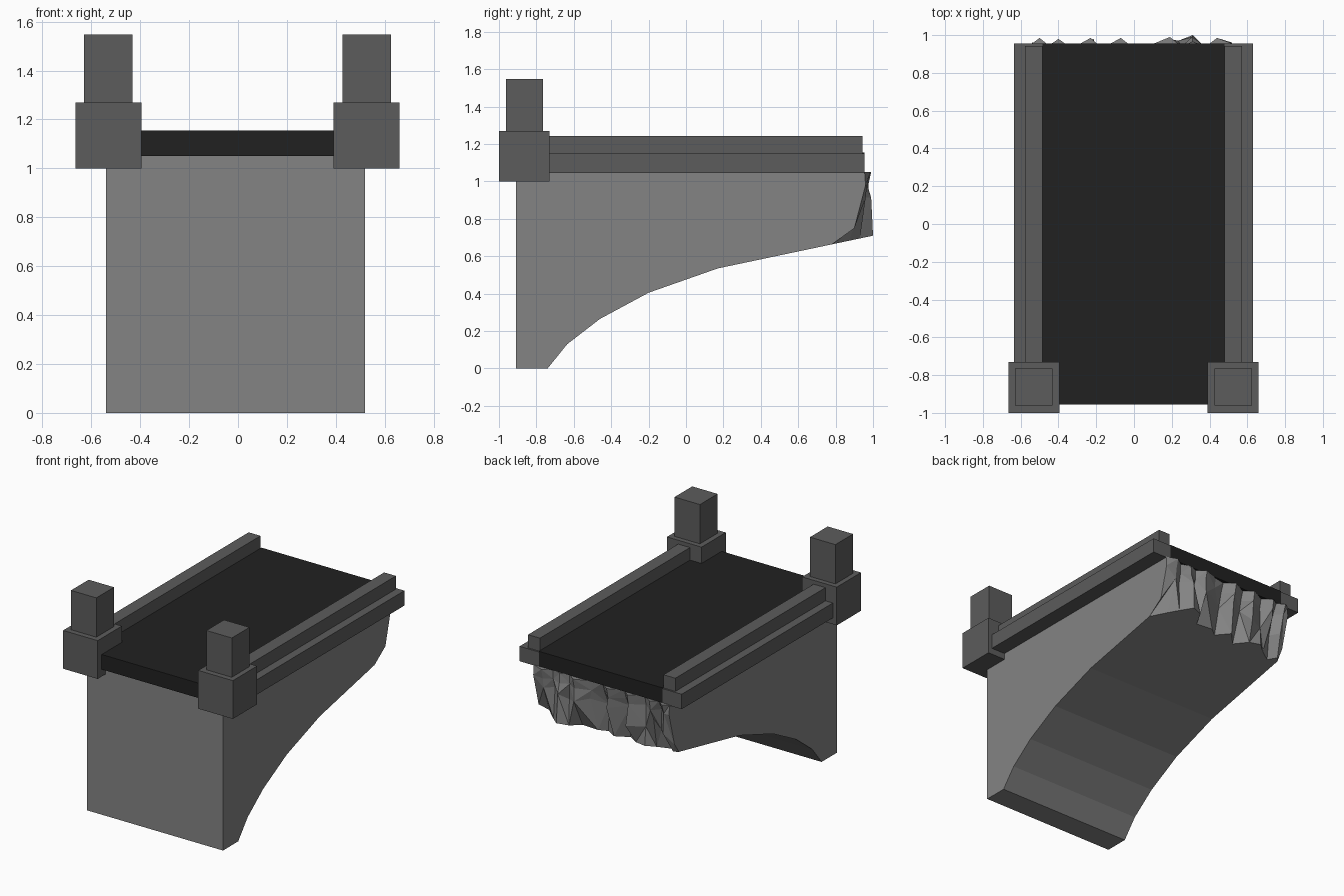
import bpy, bmesh, random

if "Cube" in bpy.data.objects:
    bpy.data.objects.remove(bpy.data.objects["Cube"])

random.seed(4)


def material(name, v):
    m = bpy.data.materials.new(name)
    m.diffuse_color = (v, v, v, 1)
    m.use_nodes = True
    m.node_tree.nodes["Principled BSDF"].inputs["Base Color"].default_value = m.diffuse_color
    return m


STONE = material("light stone", 0.23)
TRIM = material("dark stone", 0.107)
ASPHALT = material("asphalt", 0.0152)


def finish(name, bm, mat):
    bmesh.ops.recalc_face_normals(bm, faces=bm.faces)
    me = bpy.data.meshes.new(name)
    bm.to_mesh(me)
    bm.free()
    me.materials.append(mat)
    ob = bpy.data.objects.new(name, me)
    bpy.context.collection.objects.link(ob)
    return ob


def box(name, x, y, z, mat):
    bm = bmesh.new()
    bmesh.ops.create_cube(bm, size=1)
    for v in bm.verts:
        v.co = [lo + (c + 0.5) * (hi - lo) for c, (lo, hi) in zip(v.co, (x, y, z))]
    return finish(name, bm, mat)


# Half-arch body: the profile runs from the front top, down and along the underside
XL, XR, TOP = -0.54, 0.52, 1.05
profile = [(-0.91, TOP), (-0.91, 0), (-0.74, 0), (-0.635, 0.13),
           (-0.46, 0.265), (-0.2, 0.405), (0.17, 0.535)]
# Broken end columns: x, then y at the bottom, middle and top
columns = [(XL, 0.85, 0.90, 0.955), (-0.50, 0.88, 0.95, 0.985), (-0.45, 0.83, 0.89, 0.945),
           (-0.40, 0.88, 0.95, 0.98), (-0.33, 0.93, 0.92, 0.93), (-0.23, 0.91, 0.98, 0.985),
           (-0.17, 0.84, 0.88, 0.93), (-0.07, 0.92, 0.97, 0.985), (0.0, 0.85, 0.87, 0.93),
           (0.08, 0.89, 0.93, 0.945), (0.19, 0.88, 0.98, 0.99), (0.25, 0.97, 0.92, 0.94),
           (0.31, 1.0, 0.99, 0.965), (0.38, 0.93, 0.92, 0.94), (0.44, 0.87, 0.96, 0.985),
           (XR, 0.78, 0.90, 0.955)]


def slope(y):
    return 0.535 + (y - 0.17) * 0.211


bm = bmesh.new()
left = [bm.verts.new((XL, y, z)) for y, z in profile]
right = [bm.verts.new((XR, y, z)) for y, z in profile]
broken = []
for i, (x, yb, ym, yt) in enumerate(columns):
    edge = i in (0, len(columns) - 1)
    zm = 0.75 if edge else random.uniform(0.80, 0.93)
    dx = 0 if edge else random.uniform(-0.02, 0.02)
    yu = yt + 0.005 if edge else (ym + yt) / 2 + random.uniform(-0.015, 0.01)
    broken.append([bm.verts.new(p) for p in (
        (x + dx, yb, slope(yb)), (x - dx, ym, zm), (x, yu, 0.98), (x, yt, TOP))])
# Front, foot and underside strips
for i in range(len(profile) - 1):
    bm.faces.new((left[i], left[i + 1], right[i + 1], right[i]))
bm.faces.new([left[-1], right[-1]] + [c[0] for c in reversed(broken)])
bm.faces.new([left[0], right[0]] + [c[3] for c in reversed(broken)])
# Side walls
bm.faces.new(left + broken[0])
bm.faces.new(right + broken[-1])
# Faceted rubble face
for k, (a, b) in enumerate(zip(broken, broken[1:])):
    for j in range(3):
        if (k + j) % 2:
            tris = (a[j], b[j], b[j + 1]), (a[j], b[j + 1], a[j + 1])
        else:
            tris = (a[j], b[j], a[j + 1]), (b[j], b[j + 1], a[j + 1])
        for t in tris:
            bm.faces.new(t)
finish("arch_body", bm, STONE)

# Road deck
box("road_deck", (-0.485, 0.48), (-0.955, 0.955), (1.05, 1.155), ASPHALT)

# Curbs, rails and end posts on both sides
for side, s, o in (("left", -1, -0.005), ("right", 1, 0)):
    def span(a, b):
        return tuple(sorted((s * a + o, s * b + o)))
    box(side + "_curb", span(0.48, 0.63), (-0.9, 0.955), (1.045, 1.15), TRIM)
    box(side + "_rail", span(0.48, 0.572), (-0.9, 0.943), (1.15, 1.243), TRIM)
    box(side + "_post_base", span(0.39, 0.66), (-1.0, -0.73), (1.0, 1.27), TRIM)
    box(side + "_post_top", span(0.427, 0.625), (-0.962, -0.765), (1.27, 1.547), TRIM)
